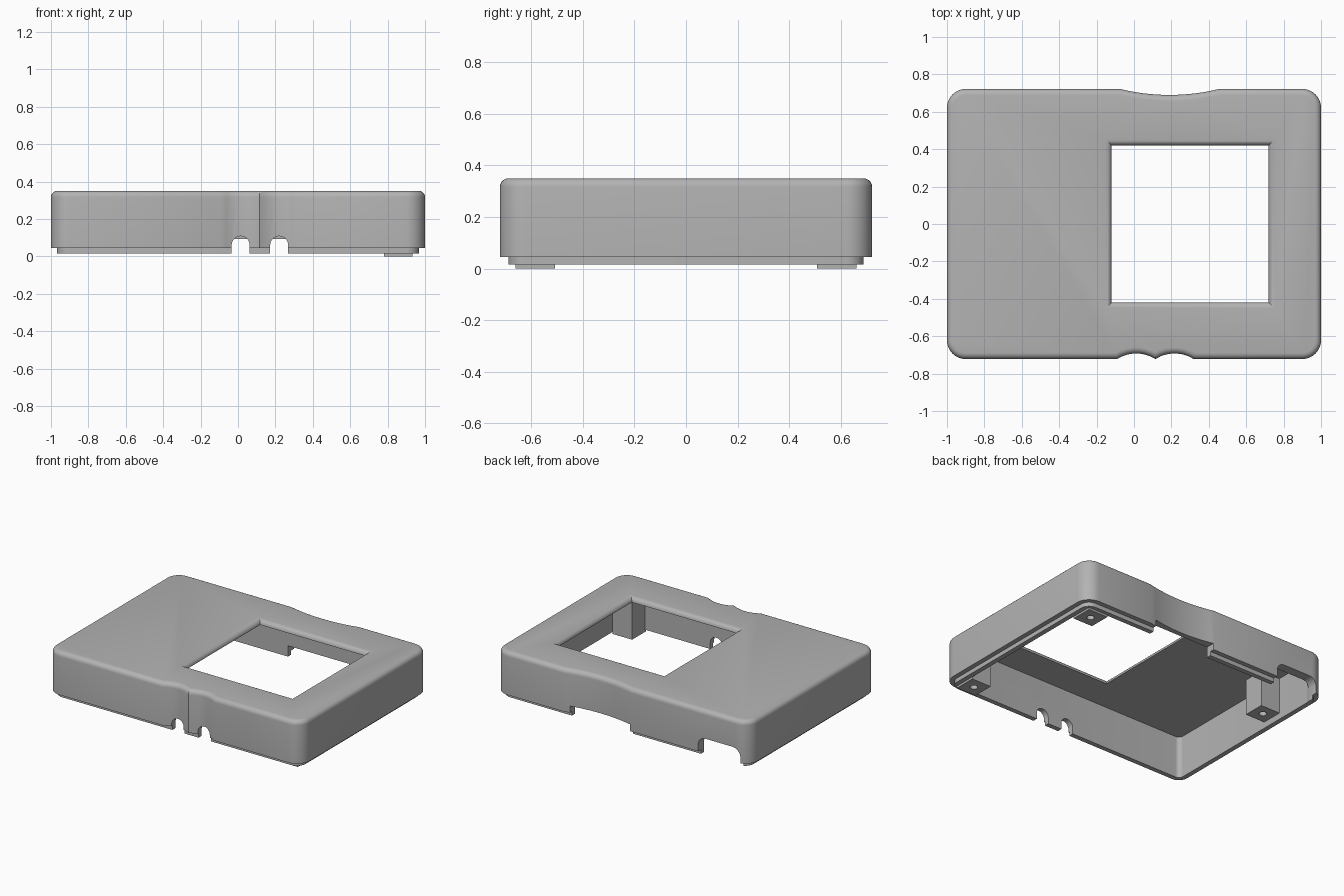
import bpy
import bmesh
from math import sin, cos, pi, sqrt

old = bpy.data.objects.get("Cube")
if old:
    bpy.data.objects.remove(old, do_unlink=True)

grey = bpy.data.materials.new("plain grey")
grey.use_nodes = True
grey.diffuse_color = (0.45, 0.45, 0.45, 1)
grey.node_tree.nodes["Principled BSDF"].inputs["Base Color"].default_value = (0.45, 0.45, 0.45, 1)

HX, HY = 1.0, 0.722        # half width and half depth
TOP, RIM, LIP = 0.35, 0.045, 0.015
STEP, WALL, ROUND = 0.033, 0.067, 0.033
CEILING = 0.316


def arc(cx, cy, r, start, end, n):
    angles = [start + (end - start) * i / n for i in range(n + 1)]
    return [(cx + r * cos(a), cy + r * sin(a)) for a in angles]


def scallop(cx, half, depth, n):
    """Shallow dip in the front edge, from left to right."""
    r = (half * half + depth * depth) / (2 * depth)
    xs = [half * (2 * i / n - 1) for i in range(n + 1)]
    return [(cx + x, -HY + depth - r + sqrt(r * r - x * x)) for x in xs]


def rounded(hx, hy, r, front=(), back=()):
    """Rounded rectangle with optional extra points in the front and back edges."""
    pts = arc(-hx + r, -hy + r, r, pi, 1.5 * pi, 8) + list(front)
    pts += arc(hx - r, -hy + r, r, 1.5 * pi, 2 * pi, 8)
    pts += arc(hx - r, hy - r, r, 0, pi / 2, 8) + list(back)
    return pts + arc(-hx + r, hy - r, r, pi / 2, pi, 8)


def loft(name, rings):
    """Closed solid through rings of matching points."""
    bm = bmesh.new()
    loops = [[bm.verts.new(p) for p in ring] for ring in rings]
    n = len(loops[0])
    for a, b in zip(loops, loops[1:]):
        for i in range(n):
            j = (i + 1) % n
            bm.faces.new((a[i], a[j], b[j], b[i]))
    bm.faces.new(loops[0][::-1])
    bm.faces.new(loops[-1])
    bmesh.ops.recalc_face_normals(bm, faces=bm.faces)
    mesh = bpy.data.meshes.new(name)
    bm.to_mesh(mesh)
    bm.free()
    mesh.materials.append(grey)
    ob = bpy.data.objects.new(name, mesh)
    bpy.context.collection.objects.link(ob)
    return ob


def prism(name, pts, z0, z1):
    return loft(name, [[(x, y, z) for x, y in pts] for z in (z0, z1)])


def wall_cut(name, pts, y0, y1):
    """Solid from an x-z outline, running along y."""
    return loft(name, [[(x, y, z) for x, z in pts] for y in (y0, y1)])


def box(x0, x1, y0, y1):
    return [(x0, y0), (x1, y0), (x1, y1), (x0, y1)]


def combine(ob, other, operation):
    bpy.context.view_layer.objects.active = ob
    mod = ob.modifiers.new("combine", "BOOLEAN")
    mod.operation, mod.solver, mod.object = operation, "EXACT", other
    bpy.ops.object.modifier_apply(modifier=mod.name)
    bpy.data.objects.remove(other, do_unlink=True)


def smooth(ob):
    bpy.ops.object.select_all(action="DESELECT")
    ob.select_set(True)
    bpy.context.view_layer.objects.active = ob
    bpy.ops.object.shade_smooth_by_angle(angle=0.5)


# Outer shell with two front dips, one wide back dip and a rounded top edge
front = scallop(0.012, 0.1025, 0.03, 7) + scallop(0.217, 0.1025, 0.03, 7)[1:]
back = [(x, -y) for x, y in reversed(scallop(0.19, 0.265, 0.032, 14))]
shell = prism("case_shell", rounded(HX, HY, 0.1, front, back), RIM, TOP)
bm = bmesh.new()
bm.from_mesh(shell.data)
top_edges = [e for e in bm.edges if all(v.co.z > TOP - 0.001 for v in e.verts)]
bmesh.ops.bevel(bm, geom=top_edges, offset=ROUND, segments=5, profile=0.5,
                affect="EDGES", clamp_overlap=False)
bm.to_mesh(shell.data)
bm.free()

# Stepped lip below the shell, then the hollow inside
combine(shell, prism("lip", rounded(HX - STEP, HY - STEP, 0.067), LIP, RIM + 0.03), "UNION")
combine(shell, prism("cavity", rounded(HX - WALL, HY - WALL, 0.034), -0.1, CEILING), "DIFFERENCE")

# Square opening with a rounded upper edge
rings = []
for z, grow in [(CEILING - 0.05, 0)] + [
        (TOP - ROUND + ROUND * sin(a), ROUND * (1 - cos(a)))
        for a in [i * pi / 10 for i in range(6)]] + [(TOP + 0.05, ROUND)]:
    rings.append([(x, y, z) for x, y in box(-0.12 - grow, 0.72 + grow, -0.42 - grow, 0.42 + grow)])
combine(shell, loft("opening", rings), "DIFFERENCE")

# Two cable arches in the front wall
for x in (0.014, 0.22):
    outline = [(x - 0.048, -0.1)] + arc(x, 0.06, 0.048, pi, 0, 16) + [(x + 0.048, -0.1)]
    combine(shell, wall_cut("cable_arch", outline, -0.8, -0.6), "DIFFERENCE")

# Wide notch and round-cornered port in the back wall
combine(shell, wall_cut("wide_notch", box(-0.065, 0.415, -0.1, 0.092), 0.6, 0.8), "DIFFERENCE")
port = [(-0.93, -0.1)] + arc(-0.87, 0.09, 0.06, pi, pi / 2, 8)
port += arc(-0.66, 0.09, 0.06, pi / 2, 0, 8) + [(-0.6, -0.1)]
combine(shell, wall_cut("port", port, 0.6, 0.8), "DIFFERENCE")
smooth(shell)

# Screw posts hanging from the ceiling
for name, x, y, z in (("post_back_left", 0.857, 0.585, 0),
                      ("post_front_left", 0.857, -0.585, 0),
                      ("post_right", -0.857, 0.27, 0.06)):
    h = 0.077
    post = prism(name, box(x - h, x + h, y - h, y + h), z, CEILING + 0.005)
    combine(post, prism("screw_hole", arc(x, y, 0.025, 0, 1.875 * pi, 15), z - 0.05, z + 0.15), "DIFFERENCE")
    smooth(post)
